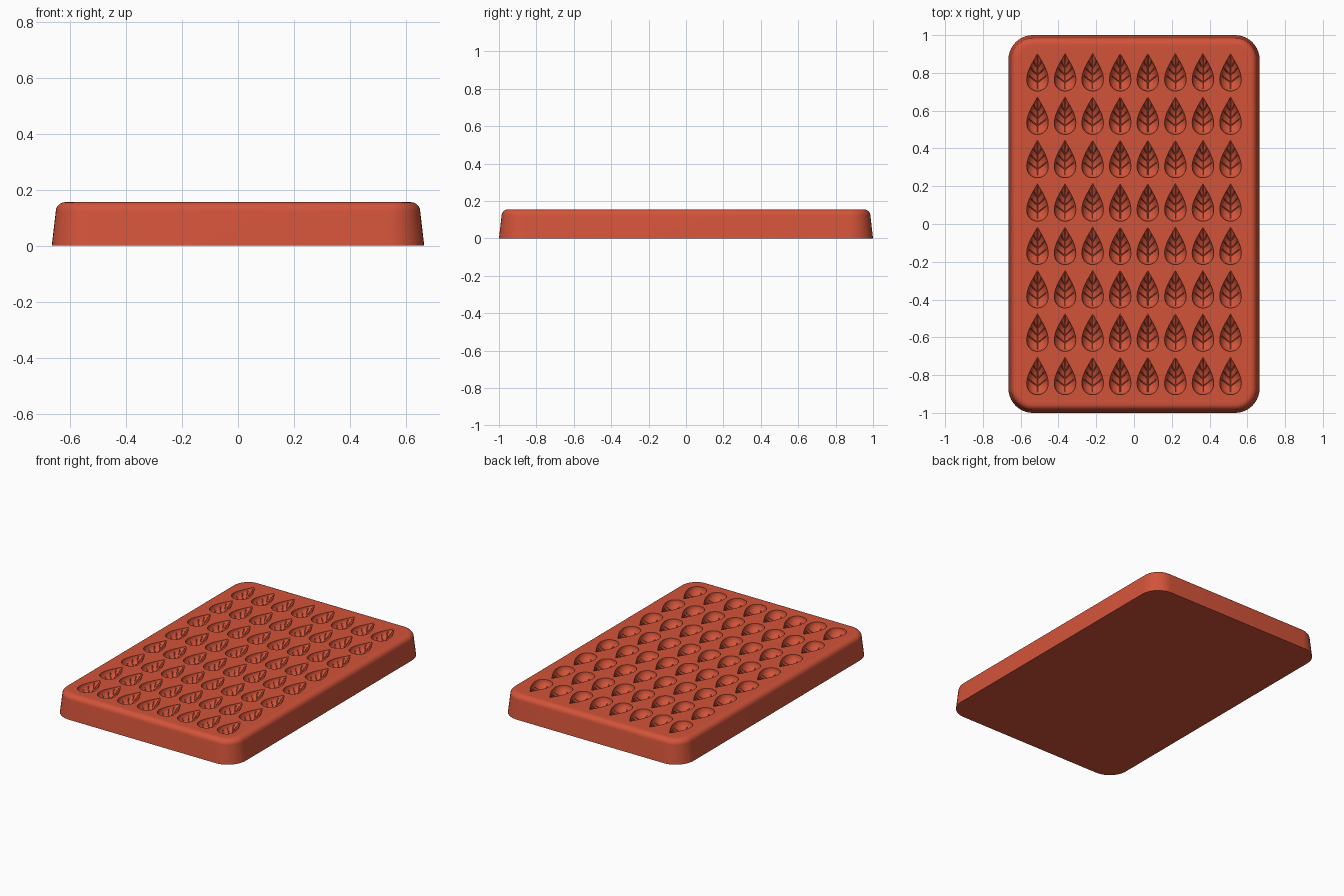
import bpy, bmesh
from math import sin, cos, pi, acos, sqrt

cube = bpy.data.objects.get("Cube")
if cube:
    bpy.data.objects.remove(cube)

HALF_X, HALF_Y, TOP, CORNER = 0.665, 1.0, 0.155, 0.13
HALF_LEAF = 0.1
CENTRES = [((i - 3.5) * 0.146, (j - 3.5) * 0.2297) for i in range(8) for j in range(8)]

mat = bpy.data.materials.new("terracotta_red_silicone")
mat.use_nodes = True
COLOUR = (0.65, 0.088, 0.042, 1)
mat.diffuse_color = COLOUR
bsdf = mat.node_tree.nodes["Principled BSDF"]
bsdf.inputs["Base Color"].default_value = COLOUR
bsdf.inputs["Roughness"].default_value = 0.6


def loft(bm, rings):
    """Skin closed rings of points and cap both ends."""
    loops = [[bm.verts.new(p) for p in ring] for ring in rings]
    n = len(loops[0])
    for a, b in zip(loops, loops[1:]):
        for k in range(n):
            bm.faces.new((a[k], a[(k + 1) % n], b[(k + 1) % n], b[k]))
    bm.faces.new(loops[0][::-1])
    bm.faces.new(loops[-1])


def make_object(name, bm):
    bmesh.ops.recalc_face_normals(bm, faces=bm.faces)
    mesh = bpy.data.meshes.new(name)
    bm.to_mesh(mesh)
    bm.free()
    mesh.materials.append(mat)
    obj = bpy.data.objects.new(name, mesh)
    bpy.context.collection.objects.link(obj)
    return obj


def activate(obj):
    bpy.ops.object.select_all(action='DESELECT')
    obj.select_set(True)
    bpy.context.view_layer.objects.active = obj


def rounded_ring(inset, z, steps=10):
    r = CORNER - inset
    ring = []
    for q, (sx, sy) in enumerate([(1, 1), (-1, 1), (-1, -1), (1, -1)]):
        for k in range(steps + 1):
            a = (q + k / steps) * pi / 2
            ring.append((sx * (HALF_X - CORNER) + r * cos(a),
                         sy * (HALF_Y - CORNER) + r * sin(a), z))
    return ring


def half_width(theta):
    """Teardrop outline, pointed at theta 0 and round at pi."""
    return 0.0785 * sin(theta) * sin(theta / 2) ** 1.3


def floor_depth(x, y):
    w = half_width(acos(y / HALF_LEAF))
    return 0.88 * w * sqrt(max(0, 1 - (x / w) ** 2))


# Tray body: tapered wall, rounded top edge
bm = bmesh.new()
R = 0.034
rings = [rounded_ring(0, 0), rounded_ring(0.014, TOP - R)]
for k in range(1, 7):
    a = k / 6 * pi / 2
    rings.append(rounded_ring(0.014 + R * (1 - cos(a)), TOP - R + R * sin(a)))
rings.append(rounded_ring(0.06, TOP))
loft(bm, rings)
tray = make_object("tray", bm)

# Leaf-shaped cavities cut into the top
bm = bmesh.new()
SECTIONS, ARC = 22, 14
for cx, cy in CENTRES:
    rings = []
    for s in range(SECTIONS + 1):
        theta = 0.1 + (pi - 0.18) * s / SECTIONS
        w, y = half_width(theta), cy + HALF_LEAF * cos(theta)
        ring = [(cx + w * cos(pi * k / ARC), y, TOP - 0.88 * w * sin(pi * k / ARC))
                for k in range(ARC + 1)]
        ring += [(cx - w, y, TOP + 0.01), (cx + w, y, TOP + 0.01)]
        rings.append(ring)
    loft(bm, rings)
cutter = make_object("leaf_cutter", bm)
cutter.hide_render = True

activate(tray)
cut = tray.modifiers.new("leaf_cavities", 'BOOLEAN')
cut.operation = 'DIFFERENCE'
cut.solver = 'EXACT'
cut.object = cutter
bpy.ops.object.modifier_apply(modifier=cut.name)
bpy.data.objects.remove(cutter)
bpy.ops.object.shade_smooth_by_angle(angle=0.6)

# Raised veins: one midrib and three mirrored pairs of side veins
paths = [[(0, 0.088 - 0.174 * k / 12) for k in range(13)]]
for start in (0.024, -0.014, -0.054):
    for side in (-1, 1):
        path = []
        for k in range(7):
            t = k / 6
            y = start + 0.036 * t
            path.append((side * 0.85 * t * half_width(acos(y / HALF_LEAF)), y))
        paths.append(path)

curve = bpy.data.curves.new("leaf_veins", 'CURVE')
curve.dimensions = '3D'
curve.bevel_depth = 0.003
curve.bevel_resolution = 0
curve.use_fill_caps = True
for cx, cy in CENTRES:
    for path in paths:
        spline = curve.splines.new('POLY')
        spline.points.add(len(path) - 1)
        for point, (x, y) in zip(spline.points, path):
            point.co = (cx + x, cy + y, TOP - floor_depth(x, y) + 0.001, 1)
curve.materials.append(mat)
veins = bpy.data.objects.new("leaf_veins", curve)
bpy.context.collection.objects.link(veins)
activate(veins)
bpy.ops.object.convert(target='MESH')
